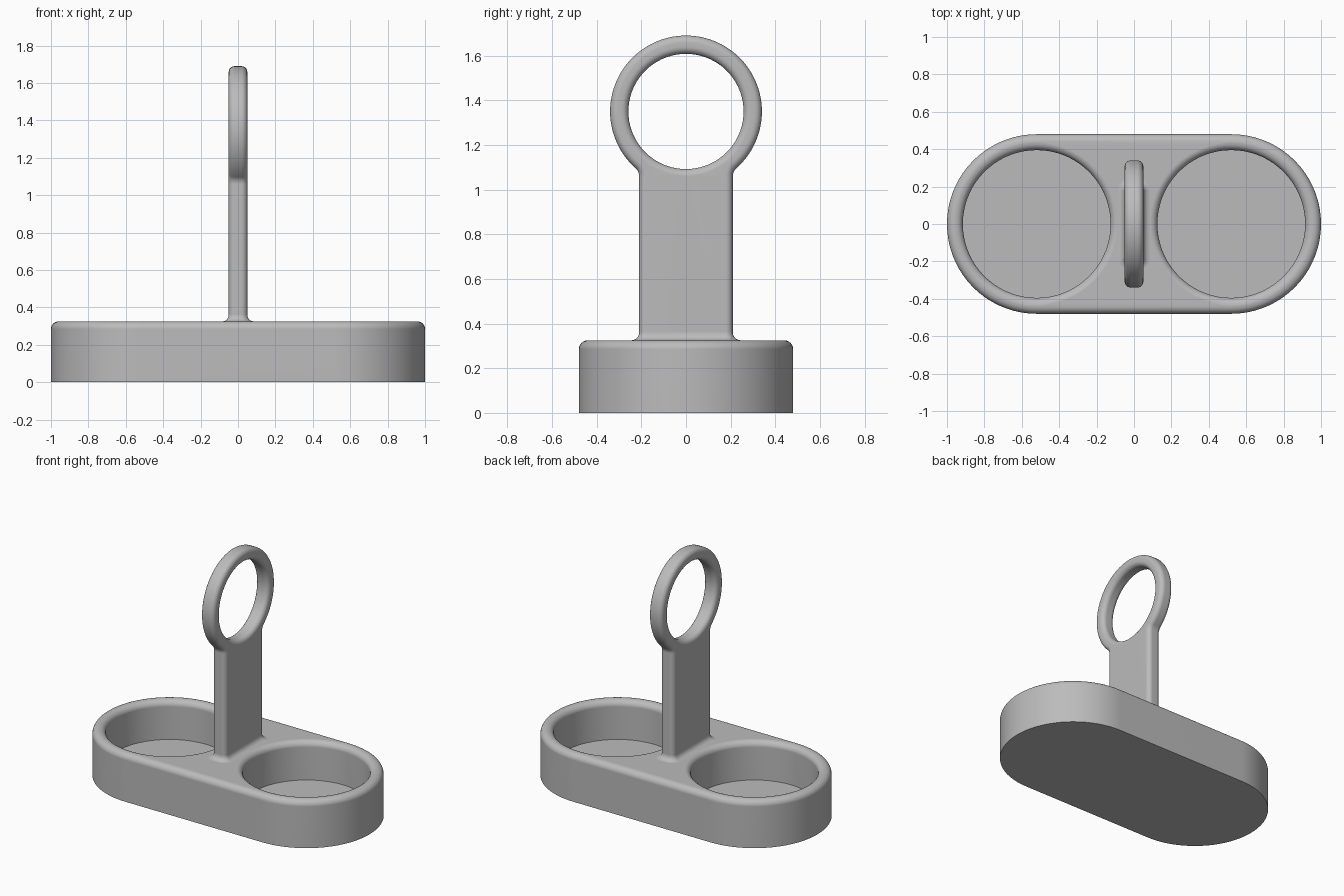
import bpy, bmesh, math
from math import sin, cos, pi, sqrt, atan2

if "Cube" in bpy.data.objects:
    bpy.data.objects.remove(bpy.data.objects["Cube"])

grey = bpy.data.materials.new("plain grey")
grey.diffuse_color = (0.5, 0.5, 0.5, 1)
grey.use_nodes = True
grey.node_tree.nodes["Principled BSDF"].inputs["Base Color"].default_value = grey.diffuse_color


def arc(cx, cy, r, a0, a1, n):
    return [(cx + r * cos(a0 + (a1 - a0) * i / n), cy + r * sin(a0 + (a1 - a0) * i / n))
            for i in range(n + 1)]


def circle(cx, cy, r, n=72):
    return arc(cx, cy, r, 0, 2 * pi, n)[:-1]


def rounded_rect(hx, hy, r, n=8):
    """Outline with quarter-circle corners; a stadium when r equals hy."""
    pts = []
    for k, (sx, sy) in enumerate([(1, 1), (-1, 1), (-1, -1), (1, -1)]):
        pts += arc(sx * (hx - r), sy * (hy - r), r, k * pi / 2, (k + 1) * pi / 2, n)
    return pts


def loft(bm, loops):
    """Skin a stack of equal-length loops; return them as vertex rows."""
    rows = [[bm.verts.new(p) for p in loop] for loop in loops]
    for a, b in zip(rows, rows[1:]):
        for i in range(len(a)):
            j = (i + 1) % len(a)
            bm.faces.new((a[i], a[j], b[j], b[i]))
    return rows


def cap(bm, rows):
    """Fill the region bounded by one outer row and any hole rows."""
    edges = [bm.edges.get((r[i - 1], r[i])) for r in rows for i in range(len(r))]
    bmesh.ops.triangle_fill(bm, edges=edges, use_beauty=True)


def finish(bm, name):
    bmesh.ops.remove_doubles(bm, verts=bm.verts, dist=1e-5)
    bmesh.ops.recalc_face_normals(bm, faces=bm.faces)
    mesh = bpy.data.meshes.new(name)
    bm.to_mesh(mesh)
    bm.free()
    mesh.materials.append(grey)
    ob = bpy.data.objects.new(name, mesh)
    bpy.context.collection.objects.link(ob)
    bpy.ops.object.select_all(action='DESELECT')
    ob.select_set(True)
    bpy.context.view_layer.objects.active = ob
    bpy.ops.object.shade_smooth_by_angle(angle=math.radians(35))
    mod = ob.modifiers.new("clean flats", 'WEIGHTED_NORMAL')
    mod.keep_sharp = True


def round_over(r, n=6):
    """(inset, drop) pairs going from the side wall up to the flat face."""
    return [(r * (1 - cos(i * pi / 2 / n)), r * (1 - sin(i * pi / 2 / n))) for i in range(n + 1)]


# Base tray: stadium with two round pockets and rounded rims
H, R, CX, POCKET, FLOOR, RIM = 0.325, 0.48, 0.52, 0.395, 0.06, 0.04


def stadium(inset, z):
    r = R - inset
    pts = arc(CX, 0, r, -pi / 2, pi / 2, 36) + arc(-CX, 0, r, pi / 2, 1.5 * pi, 36)
    return [(x, y, z) for x, y in pts]


bm = bmesh.new()
outer = loft(bm, [stadium(0, 0)] + [stadium(d, H - t) for d, t in round_over(RIM)])
bm.faces.new(outer[0])
tops = [outer[-1]]
for s in (-1, 1):
    rings = [(POCKET, FLOOR)] + [(POCKET + d, H - t) for d, t in round_over(RIM)]
    rows = loft(bm, [[(x, y, z) for x, y in circle(s * CX, 0, r)] for r, z in rings])
    bm.faces.new(rows[0])
    tops.append(rows[-1])
cap(bm, tops)
finish(bm, "base_tray")

# Handle: flat post running into a finger ring, all edges rounded
T, W, C, RO, RI, F, B, Z0 = 0.05, 0.21, 1.35, 0.34, 0.258, 0.05, 0.032, 0.2
ZF = C - sqrt((RO + F) ** 2 - (W + F) ** 2)   # height of the neck fillet centre


def handle_outline(d):
    half = [(W - d, Z0)]
    half += arc(W + F, ZF, F + d, pi, atan2(C - ZF, -(W + F)), 6)
    half += arc(0, C, RO - d, atan2(ZF - C, W + F), pi / 2, 40)[1:]
    return half + [(-y, z) for y, z in half[-2::-1]]


bevel = round_over(B)
section = [(d, T - t) for d, t in bevel]
section = [(d, -x) for d, x in section[::-1]] + section
bm = bmesh.new()
out = loft(bm, [[(x, y, z) for y, z in handle_outline(d)] for d, x in section])
hole = loft(bm, [[(x, y, z) for y, z in circle(0, C, RI + d)] for d, x in section])
for k in (0, -1):
    cap(bm, [out[k], hole[k]])
finish(bm, "ring_handle")

# Foot fillet blending the post into the tray
FOOT = 0.035
bm = bmesh.new()
levels = [(FOOT * (1 - sin(a)), FOOT * (1 - cos(a))) for a in [i * pi / 12 for i in range(7)]]
loft(bm, [[(x, y, H + z) for x, y in rounded_rect(T + d, W + d, B + d)] for d, z in levels])
finish(bm, "handle_foot")
